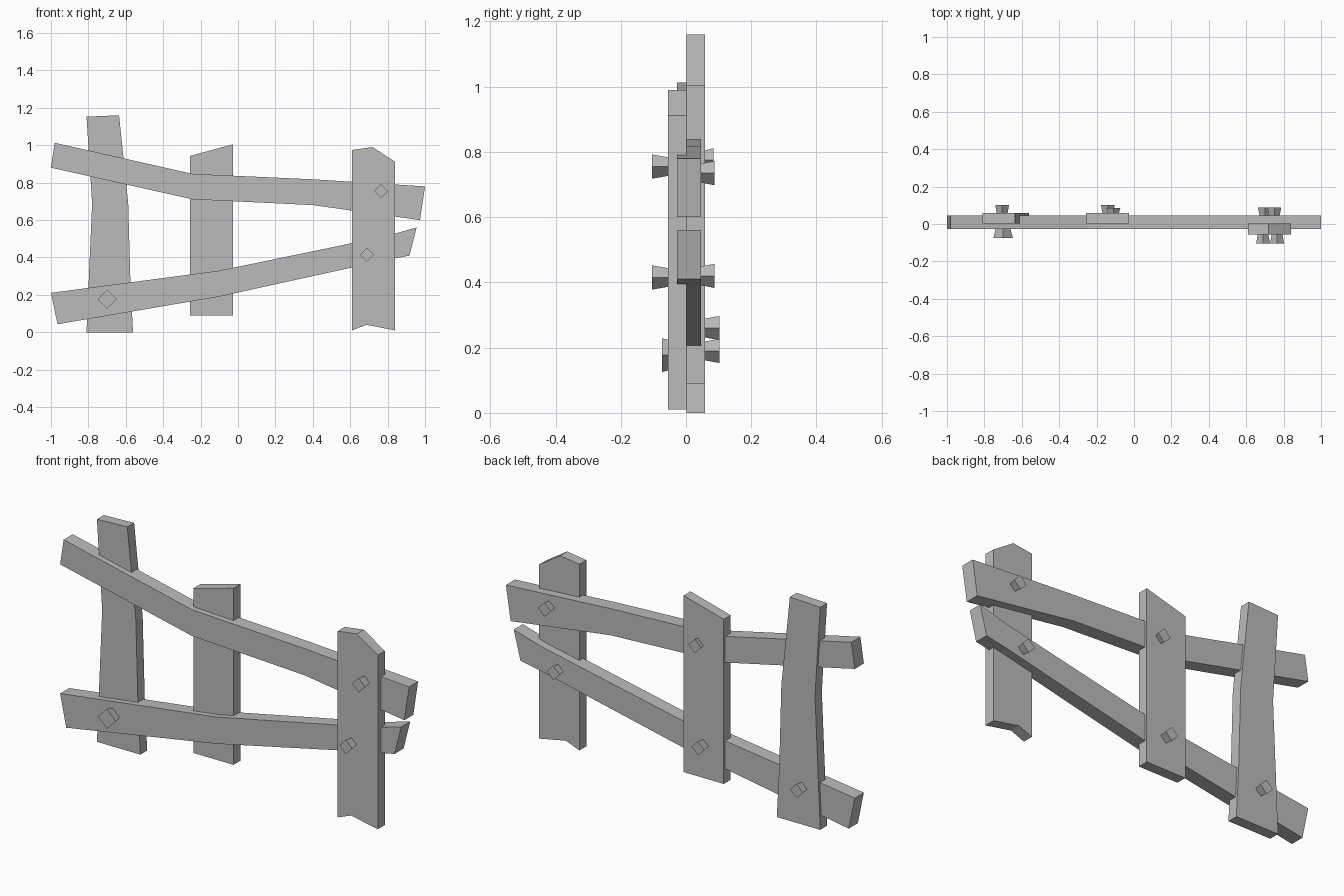
import bpy
from math import cos, sin, pi

cube = bpy.data.objects.get("Cube")
if cube:
    bpy.data.objects.remove(cube, do_unlink=True)

grey = bpy.data.materials.new("plain_grey")
grey.use_nodes = True
colour = (0.5, 0.5, 0.5, 1)
grey.diffuse_color = colour
grey.node_tree.nodes["Principled BSDF"].inputs["Base Color"].default_value = colour


def loft(name, front, back, y0, y1):
    """Join two matching x-z outlines (counter-clockwise from the front)."""
    n = len(front)
    verts = [(x, y0, z) for x, z in front] + [(x, y1, z) for x, z in back]
    faces = [tuple(range(n)), tuple(range(2 * n - 1, n - 1, -1))]
    for i in range(n):
        j = (i + 1) % n
        faces.append((j, i, i + n, j + n))
    mesh = bpy.data.meshes.new(name)
    mesh.from_pydata(verts, [], faces)
    mesh.materials.append(grey)
    ob = bpy.data.objects.new(name, mesh)
    bpy.context.collection.objects.link(ob)
    return ob


def plank(name, outline, y0, y1):
    return loft(name, outline, outline, y0, y1)


def peg(name, x, z, y_in, y_out, r=0.037):
    """Diamond peg that widens away from the plank."""
    def ring(k):
        return [(x + k * cos(a * pi / 2), z + k * sin(a * pi / 2)) for a in range(4)]
    if y_out < y_in:
        return loft(name, ring(r), ring(r * 0.75), y_out, y_in)
    return loft(name, ring(r * 0.75), ring(r), y_in, y_out)


# Upright posts
plank("right_post", [(-0.81, 0), (-0.561, 0), (-0.575, 0.26), (-0.587, 0.69),
                     (-0.636, 1.16), (-0.81, 1.153), (-0.78, 0.69)], 0.002, 0.058)
plank("middle_post", [(-0.257, 0.09), (-0.027, 0.09), (-0.027, 1.005),
                      (-0.257, 0.943)], 0.002, 0.058)
plank("left_post", [(0.61, 0.01), (0.687, 0.04), (0.84, 0.01), (0.84, 0.912),
                    (0.72, 0.99), (0.61, 0.975)], -0.055, 0.002)

# Bent rails
plank("upper_rail", [(-1, 0.88), (-0.243, 0.711), (0.4, 0.68), (0.973, 0.6),
                     (1, 0.78), (0.4, 0.818), (-0.243, 0.847), (-0.98, 1.013)],
      -0.028, 0.046)
plank("lower_rail", [(-1, 0.211), (-0.965, 0.043), (-0.104, 0.19), (0.8, 0.388),
                     (0.917, 0.41), (0.955, 0.561), (0.8, 0.516), (-0.104, 0.329)],
      -0.028, 0.046)

# Pegs on the front
peg("front_peg_upper", 0.765, 0.755, -0.05, -0.104)
peg("front_peg_lower", 0.69, 0.415, -0.05, -0.104)
peg("front_peg_right", -0.7, 0.177, -0.024, -0.074, 0.052)

# Pegs on the back
peg("back_peg_upper", 0.75, 0.735, 0.04, 0.087)
peg("back_peg_lower", 0.7, 0.42, 0.04, 0.087)
peg("back_peg_middle_upper", -0.11, 0.775, 0.052, 0.085)
peg("back_peg_middle_lower", -0.14, 0.26, 0.052, 0.102)
peg("back_peg_right", -0.705, 0.19, 0.052, 0.102)
